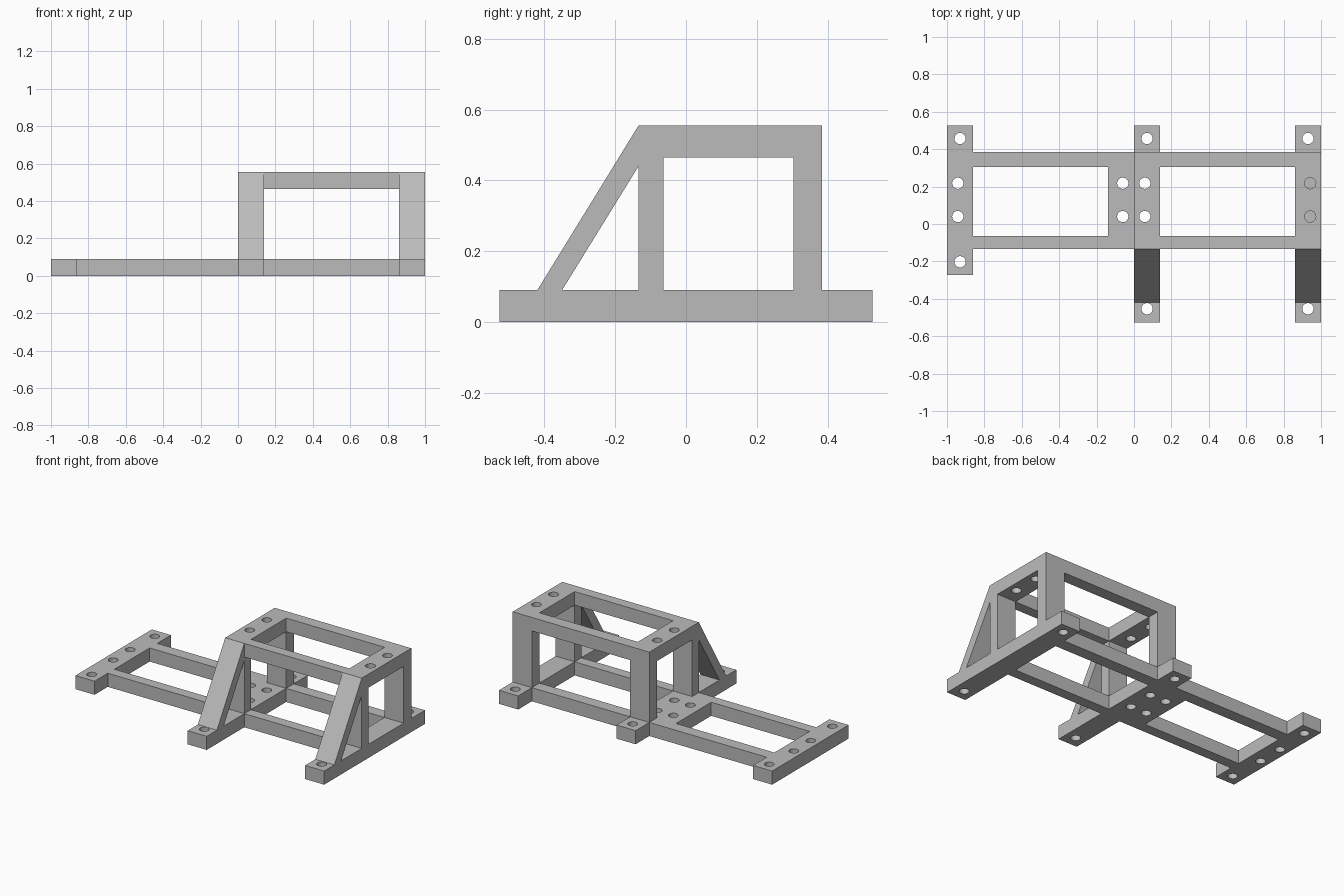
import bpy, bmesh, math
from mathutils import Vector

if "Cube" in bpy.data.objects:
    bpy.data.objects.remove(bpy.data.objects["Cube"])

H = 0.09                 # bar thickness
TOP = 0.555              # overall height
W = 0.14                 # side frame width
Y_FRONT, Y_BACK = -0.134, 0.384
IN_FRONT, IN_BACK = -0.064, 0.304
R = 0.03                 # bolt hole radius

grey = bpy.data.materials.new("grey metal")
grey.diffuse_color = (0.5, 0.5, 0.5, 1)
grey.use_nodes = True
grey.node_tree.nodes["Principled BSDF"].inputs["Base Color"].default_value = grey.diffuse_color


def prism(name, points, axis, lo, hi):
    """Extrude a polygon: axis 'x' takes (y, z) points, axis 'z' takes (x, y)."""
    bm = bmesh.new()
    place = (lambda p: (lo, *p)) if axis == 'x' else (lambda p: (*p, lo))
    face = bm.faces.new([bm.verts.new(place(p)) for p in points])
    new = bmesh.ops.extrude_face_region(bm, geom=[face])['geom']
    offset = Vector((hi - lo, 0, 0) if axis == 'x' else (0, 0, hi - lo))
    bmesh.ops.translate(bm, vec=offset,
                        verts=[v for v in new if isinstance(v, bmesh.types.BMVert)])
    bmesh.ops.recalc_face_normals(bm, faces=bm.faces[:])
    mesh = bpy.data.meshes.new(name)
    bm.to_mesh(mesh)
    bm.free()
    mesh.materials.append(grey)
    obj = bpy.data.objects.new(name, mesh)
    bpy.context.collection.objects.link(obj)
    return obj


def rect(a0, a1, b0, b1):
    return [(a0, b0), (a1, b0), (a1, b1), (a0, b1)]


def hole(x, y, z0, z1, n=32):
    ring = [(x + R * math.cos(2 * math.pi * i / n),
             y + R * math.sin(2 * math.pi * i / n)) for i in range(n)]
    return prism("hole_cutter", ring, 'z', z0, z1)


def cut(obj, cutters):
    bpy.context.view_layer.objects.active = obj
    for c in cutters:
        mod = obj.modifiers.new("cut", 'BOOLEAN')
        mod.operation, mod.solver, mod.object = 'DIFFERENCE', 'EXACT', c
        bpy.ops.object.modifier_apply(modifier=mod.name)
        bpy.data.objects.remove(c, do_unlink=True)
    bpy.ops.object.select_all(action='DESELECT')
    obj.select_set(True)
    bpy.ops.object.shade_smooth_by_angle(angle=math.radians(30))


# Side frames: foot bar, two posts, top bar and sloping brace in one profile
side_profile = [(-0.527, 0), (0.527, 0), (0.527, H), (Y_BACK, H), (Y_BACK, TOP),
                (Y_FRONT, TOP), (-0.42, H), (-0.527, H)]
brace_window = [(-0.35, H), (Y_FRONT, H), (Y_FRONT, 0.44)]
post_window = rect(IN_FRONT, IN_BACK, H, TOP - H)

for name, x0, hx, inner_z in (("inner_side_frame", 0, 0.058, -0.1),
                              ("outer_side_frame", 1 - W, 0.942, 0.3)):
    frame = prism(name, side_profile, 'x', x0, x0 + W)
    cutters = [prism("window_cutter", w, 'x', x0 - 0.1, x0 + W + 0.1)
               for w in (brace_window, post_window)]
    cutters += [hole(x0 + W / 2, y, -0.1, 0.2) for y in (0.457, -0.453)]
    # The inner frame is drilled through top and foot, the outer only on top
    cutters += [hole(hx, y, inner_z, 0.7) for y in (0.218, 0.04)]
    cut(frame, cutters)

# Rails joining the two side frames, low and high
for level, z in (("lower", 0), ("upper", TOP - H)):
    for side, y0, y1 in (("front", Y_FRONT, IN_FRONT), ("back", IN_BACK, Y_BACK)):
        prism(f"{level}_{side}_rail", rect(W, 1 - W, y0, y1), 'z', z, z + H)

# Flat extension frame with a long end bar
tray = prism("extension_frame",
             [(-1, -0.272), (W - 1, -0.272), (W - 1, Y_FRONT), (0, Y_FRONT),
              (0, Y_BACK), (W - 1, Y_BACK), (W - 1, 0.527), (-1, 0.527)], 'z', 0, H)
cutters = [prism("window_cutter", rect(W - 1, -W, IN_FRONT, IN_BACK), 'z', -0.1, 0.2)]
cutters += [hole(-0.93, y, -0.1, 0.2) for y in (0.457, -0.202)]
cutters += [hole(x, y, -0.1, 0.2) for x in (-0.942, -0.06) for y in (0.218, 0.04)]
cut(tray, cutters)
